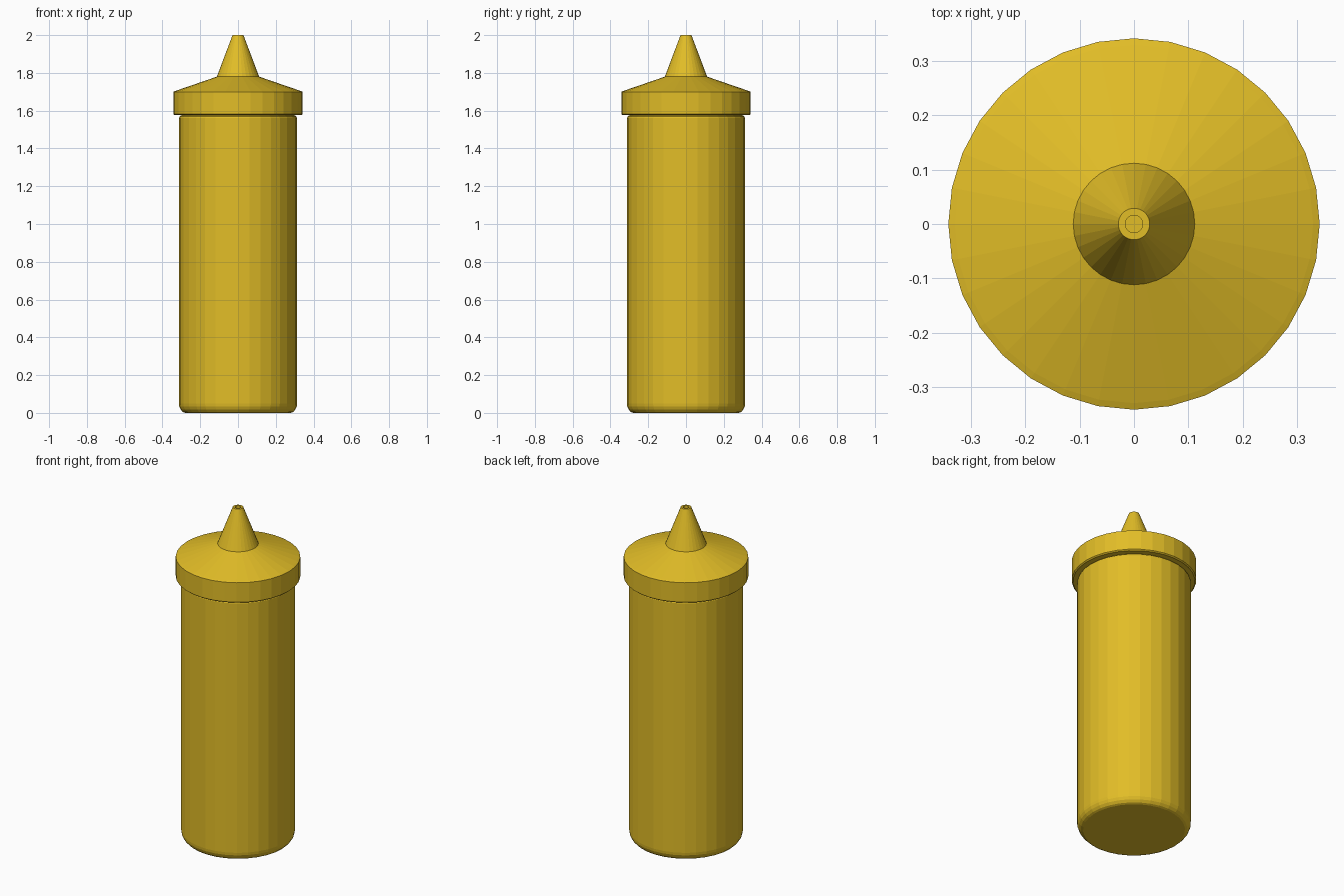
import bpy
import bmesh
from math import cos, sin, tau

cube = bpy.data.objects.get("Cube")
if cube:
    bpy.data.objects.remove(cube, do_unlink=True)

yellow = bpy.data.materials.new("mustard_yellow")
yellow.use_nodes = True
colour = (0.76, 0.51, 0.02, 1)
yellow.diffuse_color = colour
yellow.node_tree.nodes["Principled BSDF"].inputs["Base Color"].default_value = colour

SIDES = 32


def lathe(name, profile):
    """Turn a bottom-to-top (radius, z) outline around z and close both ends."""
    bm = bmesh.new()
    rings = [[bm.verts.new((r * cos(tau * i / SIDES), r * sin(tau * i / SIDES), z))
              for i in range(SIDES)] for r, z in profile]
    for low, high in zip(rings, rings[1:]):
        for i in range(SIDES):
            j = (i + 1) % SIDES
            bm.faces.new((low[i], low[j], high[j], high[i]))
    bm.faces.new(rings[0][::-1])
    bm.faces.new(rings[-1])
    mesh = bpy.data.meshes.new(name)
    bm.to_mesh(mesh)
    bm.free()
    mesh.materials.append(yellow)
    obj = bpy.data.objects.new(name, mesh)
    bpy.context.collection.objects.link(obj)
    return obj


# Bottle with rounded base and shoulder, ending in a neck inside the cap
lathe("bottle_body", [(0.28, 0), (0.292, 0.005), (0.304, 0.018), (0.311, 0.034),
                      (0.313, 0.05), (0.313, 1.56), (0.309, 1.57),
                      (0.30, 1.575), (0.30, 1.6)])

# Cap with a softened lower edge, narrow flat rim and sloping top
lathe("cap", [(0.335, 1.576), (0.342, 1.582), (0.342, 1.70),
              (0.33, 1.705), (0.112, 1.78)])

# Tapered nozzle with a hollow tip
lathe("nozzle", [(0.112, 1.775), (0.112, 1.78), (0.029, 2.0),
                 (0.016, 2.0), (0.016, 1.94)])
